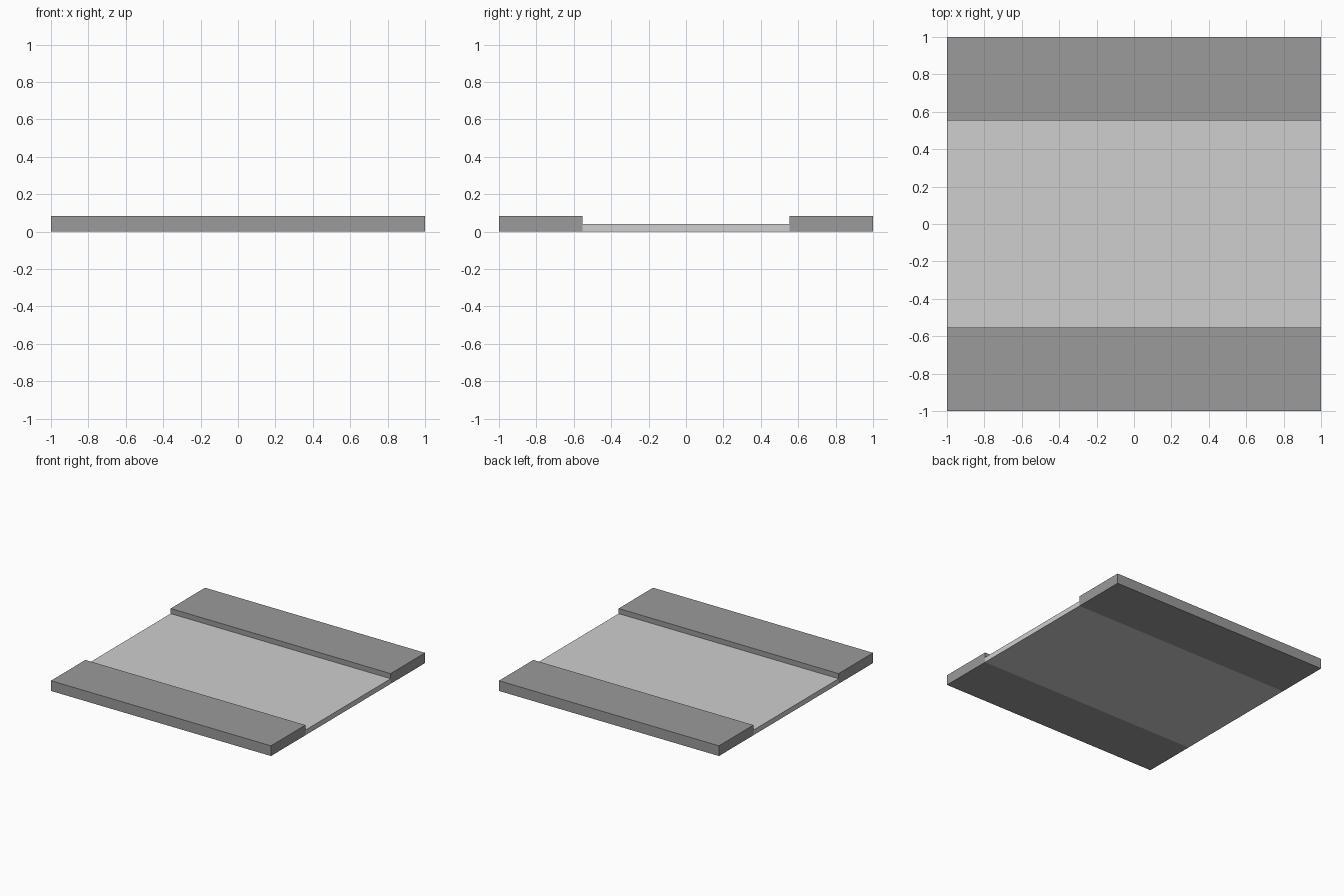
import bpy

if "Cube" in bpy.data.objects:
    bpy.data.objects.remove(bpy.data.objects["Cube"])

ROAD_HALF = 0.553   # half width of the carriageway
ROAD_H = 0.042
WALK_H = 0.084


def material(name, grey):
    m = bpy.data.materials.new(name)
    m.diffuse_color = (grey, grey, grey, 1.0)
    m.use_nodes = True
    m.node_tree.nodes["Principled BSDF"].inputs["Base Color"].default_value = m.diffuse_color
    return m


def slab(name, y0, y1, height, mat):
    """Box spanning the full tile length in x, standing on z = 0."""
    bpy.ops.mesh.primitive_cube_add(size=1, location=(0, 0, 0))
    ob = bpy.context.object
    ob.name = name
    for v in ob.data.vertices:
        v.co.x = 1.0 if v.co.x > 0 else -1.0
        v.co.y = y1 if v.co.y > 0 else y0
        v.co.z = height if v.co.z > 0 else 0.0
    ob.data.materials.append(mat)
    return ob


light_grey = material("light_grey_road", 0.62)
mid_grey = material("mid_grey_pavement", 0.325)

# Low carriageway
slab("road", -ROAD_HALF, ROAD_HALF, ROAD_H, light_grey)

# Raised pavements on both sides
slab("front_pavement", -1.0, -ROAD_HALF, WALK_H, mid_grey)
slab("back_pavement", ROAD_HALF, 1.0, WALK_H, mid_grey)
